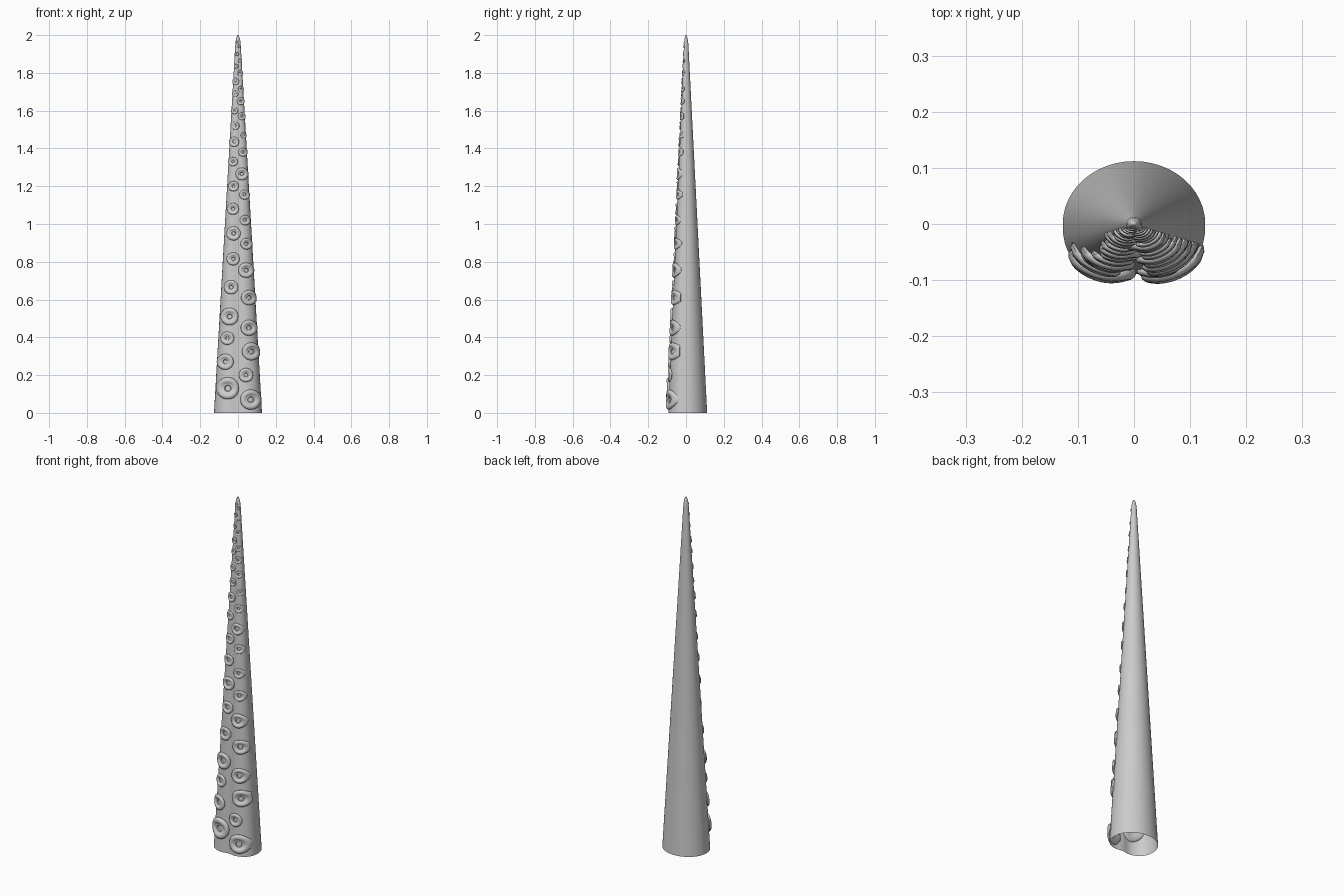
import bpy, bmesh, math
from mathutils import Vector

if "Cube" in bpy.data.objects:
    bpy.data.objects.remove(bpy.data.objects["Cube"])

skin = bpy.data.materials.new("grey skin")
skin.diffuse_color = (0.6, 0.6, 0.6, 1)
skin.use_nodes = True
skin.node_tree.nodes["Principled BSDF"].inputs["Base Color"].default_value = skin.diffuse_color
HALF_W, BACK, FRONT = 0.127, 0.112, 0.098


def taper(z):
    return 1 - 0.455 * z


def front_y(x, z):
    """Flattened front side with a shallow groove down the middle."""
    s = taper(z)
    u = min(abs(x) / (s * HALF_W), 0.975)
    return s * (-FRONT * (1 - u ** 2.5) ** 0.4 + 0.01 * math.exp(-(u / 0.24) ** 2))


def on_front(x, z, h):
    """Point on the front side, lifted by h along the surface normal."""
    lim = 0.965 * taper(z) * HALF_W
    x = max(-lim, min(lim, x))
    e = 0.0005
    dx = (front_y(x + e, z) - front_y(x - e, z)) / (2 * e)
    n = Vector((dx, -1, 0.05)).normalized()
    return Vector((x, front_y(x, z), z)) + n * h


def finish(bm, name, angle):
    bmesh.ops.recalc_face_normals(bm, faces=bm.faces)
    mesh = bpy.data.meshes.new(name)
    bm.to_mesh(mesh)
    bm.free()
    mesh.materials.append(skin)
    obj = bpy.data.objects.new(name, mesh)
    bpy.context.collection.objects.link(obj)
    bpy.context.view_layer.objects.active = obj
    obj.select_set(True)
    bpy.ops.object.shade_smooth_by_angle(angle=math.radians(angle))
    obj.select_set(False)


def bridge(bm, a, b):
    n = len(a)
    for i in range(n):
        bm.faces.new((a[i], a[(i + 1) % n], b[(i + 1) % n], b[i]))


# Tapered arm, open at the base, with a rounded tip
bm = bmesh.new()
N = 48
levels = [(1.95 * i / 12, 1) for i in range(13)]
levels += [(1.95 + 0.05 * math.sin(a), math.cos(a)) for a in (0.4, 0.8, 1.2, 1.4)]
prev = None
for z, k in levels:
    s = taper(z) * k
    ring = []
    for i in range(N):
        a = 2 * math.pi * i / N
        x = HALF_W * math.cos(a)
        if math.sin(a) > -1e-6:
            y = BACK * math.sin(a)
        else:
            c = abs(math.cos(a)) ** 0.9     # keeps the sides full
            x = math.copysign(HALF_W * c, x)
            y = -FRONT * (1 - c ** 2.5) ** 0.4 + 0.01 * math.exp(-(c / 0.24) ** 2)
        ring.append(bm.verts.new((x * s, y * s, z)))
    if prev:
        bridge(bm, prev, ring)
    prev = ring
tip = bm.verts.new((0, 0, 2))
for i in range(N):
    bm.faces.new((prev[i], prev[(i + 1) % N], tip))
finish(bm, "tentacle_arm", 50)

# Suckers: distance from the middle, height, radius
LEFT = [(.053, .13, .058), (.066, .27, .042), (.056, .395, .035), (.044, .51, .046),
        (.036, .665, .037), (.025, .815, .034), (.023, .95, .037), (.026, 1.08, .031),
        (.023, 1.2, .027), (.026, 1.33, .024), (.02, 1.435, .026), (.013, 1.52, .021),
        (.018, 1.6, .018), (.014, 1.69, .016), (.012, 1.755, .018), (.009, 1.835, .012),
        (.006, 1.9, .011), (.004, 1.96, .008)]
RIGHT = [(.066, .07, .053), (.042, .2, .037), (.069, .325, .047), (.057, .45, .042),
         (.057, .61, .04), (.042, .755, .04), (.044, .895, .03), (.037, 1.02, .027),
         (.034, 1.155, .026), (.02, 1.265, .033), (.026, 1.38, .023), (.03, 1.47, .016),
         (.02, 1.57, .02), (.014, 1.65, .02), (.016, 1.715, .015), (.011, 1.8, .015),
         (.01, 1.865, .011), (.006, 1.94, .009)]
# Cup profile from the hidden back, over the rim, into the hollow
CUP = [(.5, -.22), (.85, -.15), (.98, 0), (1, .1), (.93, .21), (.8, .27), (.66, .27),
       (.53, .21), (.45, .11), (.38, .1), (.3, .09), (.24, -.02)]
bm = bmesh.new()
for side, cups in ((-1, LEFT), (1, RIGHT)):
    for cx, cz, r in cups:
        rings = []
        for t, h in CUP:
            rings.append([bm.verts.new(on_front(
                side * cx + r * t * math.cos(2 * math.pi * i / 24),
                cz + r * t * math.sin(2 * math.pi * i / 24), r * h)) for i in range(24)])
        for a, b in zip(rings, rings[1:]):
            bridge(bm, a, b)
        for ring, h in ((rings[0], -.24), (rings[-1], -.04)):
            mid = bm.verts.new(on_front(side * cx, cz, r * h))
            for i in range(24):
                bm.faces.new((ring[i], ring[(i + 1) % 24], mid))
finish(bm, "suckers", 50)
